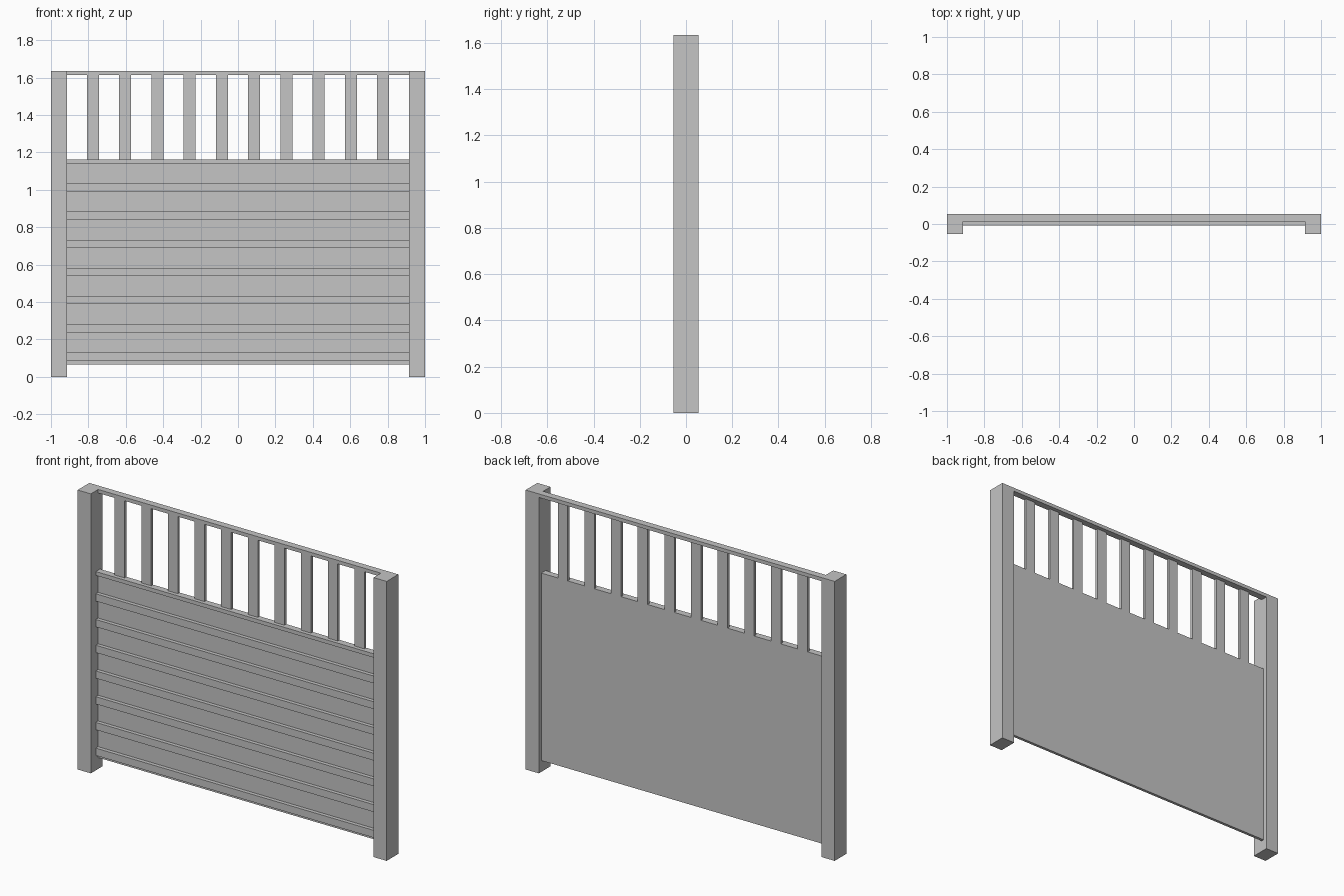
import bpy

cube = bpy.data.objects.get("Cube")
if cube:
    bpy.data.objects.remove(cube, do_unlink=True)

grey = bpy.data.materials.new("light_grey")
grey.use_nodes = True
colour = (0.555, 0.555, 0.555, 1)
grey.diffuse_color = colour
grey.node_tree.nodes["Principled BSDF"].inputs["Base Color"].default_value = colour


def box(name, x, y, z):
    """Box spanning the given (low, high) pair on each axis."""
    spans = (x, y, z)
    bpy.ops.mesh.primitive_cube_add(size=1, location=[(a + b) / 2 for a, b in spans])
    ob = bpy.context.object
    ob.name = name
    ob.scale = [b - a for a, b in spans]
    bpy.ops.object.transform_apply(location=False, rotation=False, scale=True)
    ob.data.materials.append(grey)


HALF = 0.054            # half depth of the posts
INNER = 0.915           # inner face of the posts
TOP, RAIL = 1.635, 1.614
PANEL_TOP, PANEL_BOTTOM = 1.163, 0.066
SHEET = (0.014, 0.031)  # depth of panel and pickets
width = (-INNER, INNER)

# Posts
box("left_post", (INNER, 1), (-HALF, HALF), (0, TOP))
box("right_post", (-1, -INNER), (-HALF, HALF), (0, TOP))

# Top rail, flush with the back of the posts
box("top_rail", width, (SHEET[0], HALF), (RAIL, TOP))

# Solid lower panel
box("panel", width, SHEET, (PANEL_BOTTOM, PANEL_TOP))

# Horizontal battens, the highest one cut off by the panel top
for i in range(8):
    z = 0.087 + 0.1505 * i
    box(f"batten_{i + 1}", width, (-0.008, SHEET[0]), (z, min(z + 0.043, PANEL_TOP)))

# Upright pickets
for i in range(10):
    x = (i - 4.5) * 0.1725
    box(f"picket_{i + 1}", (x - 0.032, x + 0.032), SHEET, (PANEL_TOP, RAIL))
